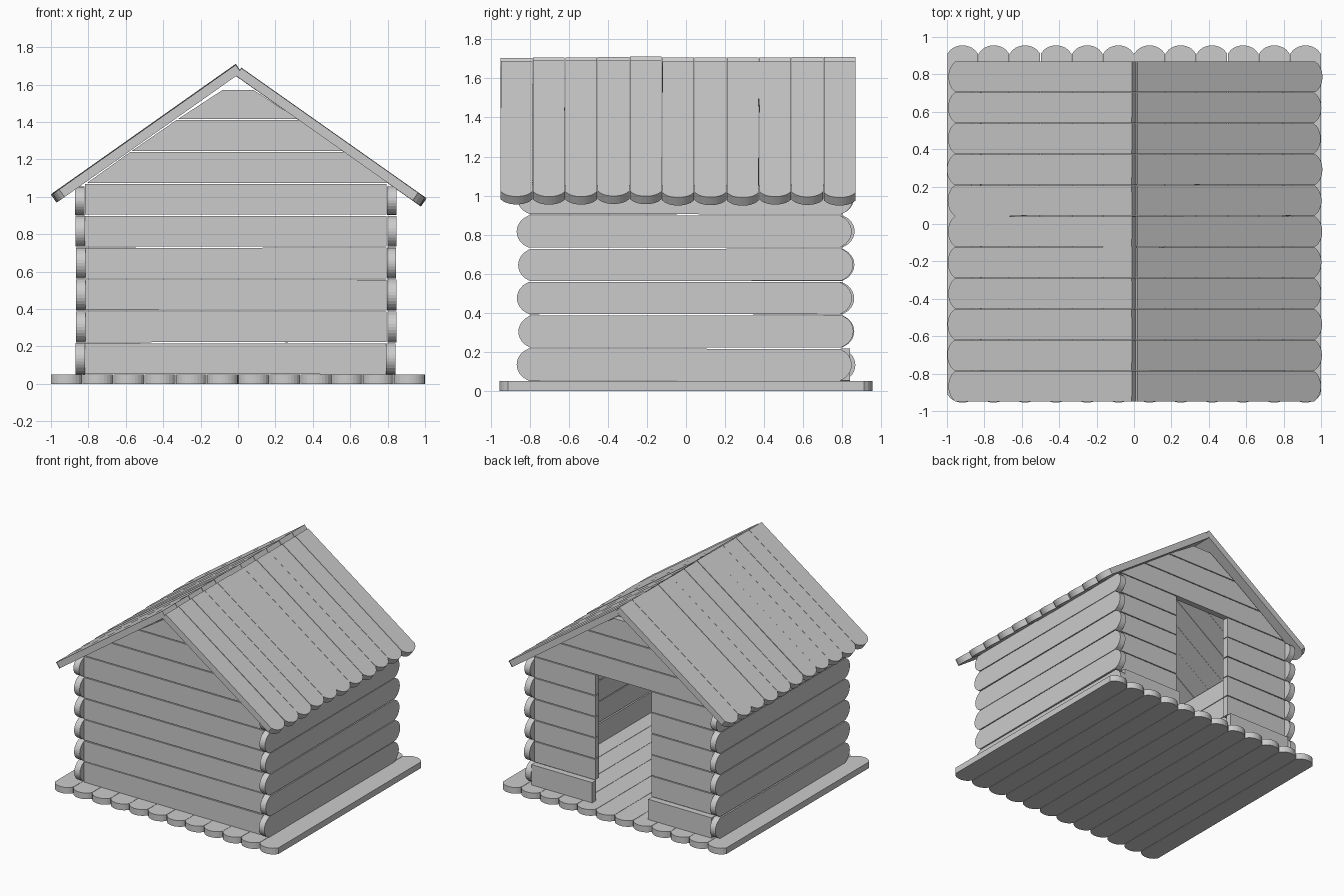
import bpy, bmesh, math, random
from mathutils import Matrix, Vector

random.seed(4)
if "Cube" in bpy.data.objects:
    bpy.data.objects.remove(bpy.data.objects["Cube"], do_unlink=True)

THICK = 0.05      # board thickness
WIDTH = 0.164     # board width
ROW = 0.1705      # height of one wall row
BASE = 0.052      # top of the floor
HALF = 0.805      # half width of the end walls
WALL_Y = 0.80     # outer face of the end walls
SHIFT = -0.012    # the house sits slightly off centre on its floor


def rounded_outline(length, width, round_start=0.0, round_end=0.0, steps=10):
    """Board outline along +x, with an optional shallow arc at each end."""
    half = width / 2
    points = []
    for x, sign, depth in ((length, 1, round_end), (0, -1, round_start)):
        if depth:
            for i in range(steps + 1):
                t = -1 + 2 * i / steps
                bulge = depth * (math.sqrt(1 - (0.9 * t) ** 2) - 1) / 0.564
                points.append((x + sign * bulge, sign * t * half))
        else:
            points += [(x, -sign * half), (x, sign * half)]
    return points


def board(name, outline, origin, along, normal, thick=THICK, skew=0.002):
    """Extrude an outline inward from its outer face and set it in place."""
    bm = bmesh.new()
    face = bm.faces.new([bm.verts.new((x, y, 0)) for x, y in outline])
    ext = bmesh.ops.extrude_face_region(bm, geom=[face])
    moved = [v for v in ext["geom"] if isinstance(v, bmesh.types.BMVert)]
    bmesh.ops.translate(bm, verts=moved, vec=(0, 0, -thick))
    bmesh.ops.recalc_face_normals(bm, faces=bm.faces)
    mesh = bpy.data.meshes.new(name)
    bm.to_mesh(mesh)
    bm.free()
    obj = bpy.data.objects.new(name, mesh)
    bpy.context.collection.objects.link(obj)
    x_axis, z_axis = Vector(along).normalized(), Vector(normal).normalized()
    y_axis = z_axis.cross(x_axis)
    frame = Matrix((x_axis, y_axis, z_axis)).transposed().to_4x4()
    # hand-laid look: a tiny turn about the middle of each board
    mid = Matrix.Translation((max(p[0] for p in outline) / 2, 0, 0))
    turn = Matrix.Rotation(random.uniform(-skew, skew), 4, "Z")
    obj.matrix_world = Matrix.Translation(origin) @ frame @ mid @ turn @ mid.inverted()
    return obj


def row_z(row):
    return BASE + ROW * row + WIDTH / 2


def gable_half(z):
    return min(HALF, 0.09 + (1.575 - z) / 0.69)


# Floor: boards running front to back, rounded at both ends
for i in range(12):
    x = -1 + (i + 0.5) / 6
    board(f"floor_board_{i + 1}", rounded_outline(1.91, WIDTH, 0.045, 0.045),
          (x, -0.955, THICK), (0, 1, 0), (0, 0, 1), skew=0.0005)

# Side walls: boards with rounded ends standing past the corners
for side, sign in (("left", 1), ("right", -1)):
    for row in range(6):
        width = WIDTH if row < 5 else 0.15
        z = row_z(row) - (WIDTH - width) / 2
        outer = sign * 0.857 + SHIFT + random.uniform(-0.004, 0.004)
        y = -0.862 + random.uniform(-0.006, 0.006)
        board(f"{side}_wall_board_{row + 1}",
              rounded_outline(1.715, width, 0.06, 0.06),
              (outer, sign * y, z), (0, sign, 0), (sign, 0, 0))

# End walls: full rows, a doorway at the back, and tapered gable rows
for end, sign in (("front", -1), ("back", 1)):
    along, normal = (-sign, 0, 0), (0, sign, 0)
    for row in range(6):
        z = row_z(row)
        if end == "front":
            board(f"front_wall_board_{row + 1}", rounded_outline(2 * HALF, WIDTH),
                  (SHIFT - HALF, -WALL_Y, z), along, normal)
        else:
            # the lowest boards beside the doorway stand proud of the wall
            face = WALL_Y + (0.04 if row == 0 else 0)
            for side, start in (("left", SHIFT + HALF), ("right", -0.25)):
                length = abs(start - 0.25) if side == "left" else HALF - 0.25 - SHIFT
                board(f"back_wall_{side}_board_{row + 1}",
                      rounded_outline(length, WIDTH),
                      (start, face, z), along, normal)
    for row in range(6, 9):
        z = row_z(row)
        width = WIDTH if row < 8 else 0.155
        low, high = gable_half(z - WIDTH / 2), gable_half(z + WIDTH / 2)
        shape = [(-low, -WIDTH / 2), (low, -WIDTH / 2),
                 (high, width - WIDTH / 2), (-high, width - WIDTH / 2)]
        board(f"{end}_gable_board_{row - 5}", shape,
              (0, sign * WALL_Y, z), along, normal, skew=0)

# Roof: boards running from ridge to eave, rounded at the eave
slope = math.radians(35.2)
for side, sign, ridge in (("left", 1, (0.018, 1.688)), ("right", -1, (-0.012, 1.708))):
    for i in range(11):
        y = -0.95 + 1.82 * (i + 0.5) / 11
        length = 1.205 + random.uniform(-0.006, 0.006)
        lift = random.uniform(-0.003, 0.003)
        board(f"{side}_roof_board_{i + 1}",
              rounded_outline(length, 0.1625, 0, 0.045),
              (ridge[0], y, ridge[1] + lift),
              (sign * math.cos(slope), 0, -math.sin(slope)),
              (sign * math.sin(slope), 0, math.cos(slope)), skew=0.001)
